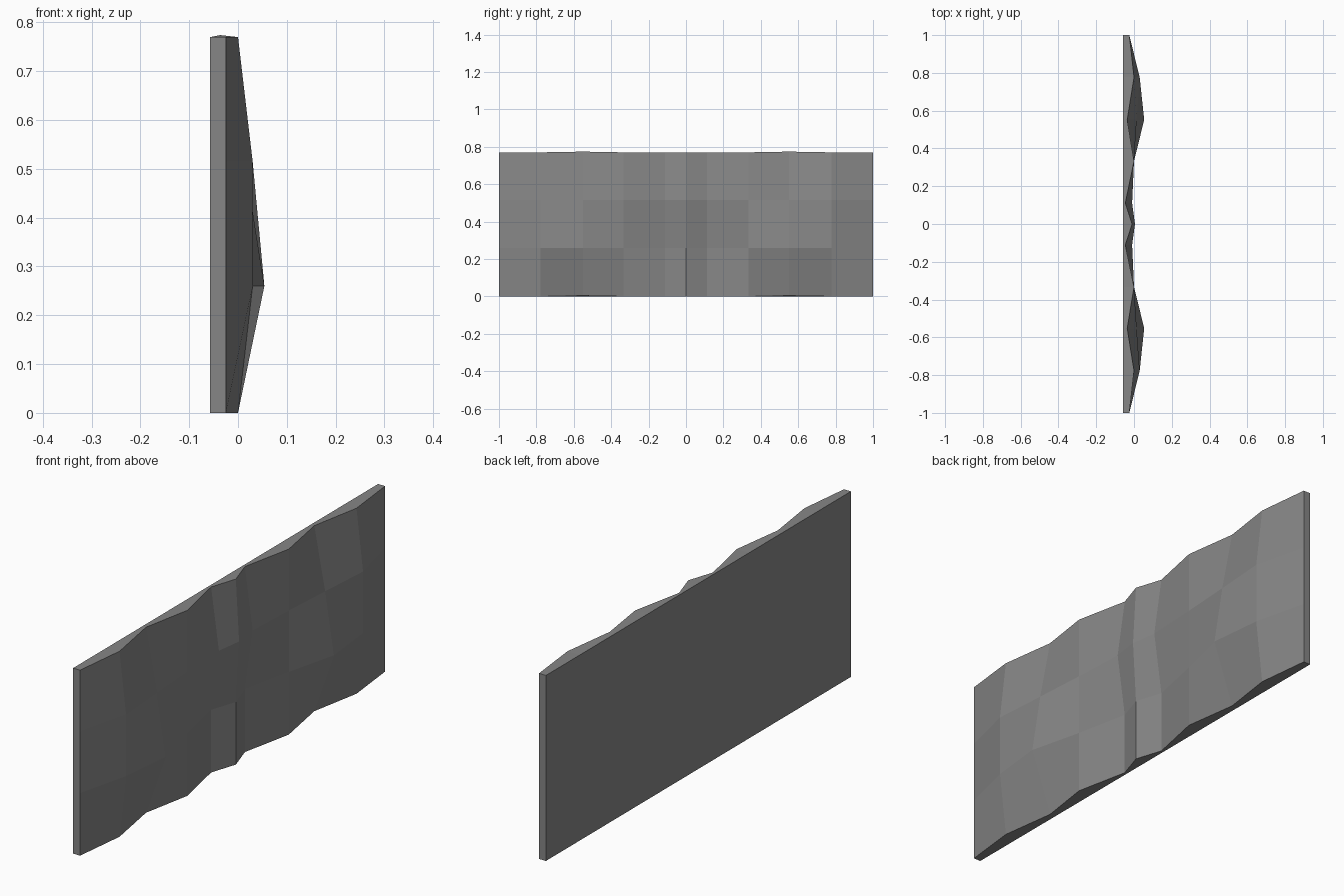
import bpy, bmesh

if "Cube" in bpy.data.objects:
    bpy.data.objects.remove(bpy.data.objects["Cube"])

BACK = -0.057
# column positions on one half, mirrored across y = 0
HALF_Y = [0.0, 0.111, 0.333, 0.552, 0.777, 1.0]
# relief rows from bottom to top: height, then depth at each half column
ROWS = [
    (0.0,   [-0.010, -0.046, 0.0, -0.036, 0.000, -0.025]),
    (0.26,  [-0.010, -0.046, 0.0,  0.054, 0.030, -0.025]),
    (0.515, [ 0.005, -0.010, 0.0,  0.014, 0.030, -0.025]),
    (0.77,  [-0.010, -0.046, 0.0, -0.036, 0.000, -0.025]),
]

stone = bpy.data.materials.new("grey stone")
stone.diffuse_color = (0.24, 0.24, 0.24, 1)
stone.use_nodes = True
stone.node_tree.nodes["Principled BSDF"].inputs["Base Color"].default_value = stone.diffuse_color

bm = bmesh.new()
cols = [(-1, i) for i in range(5, 0, -1)] + [(1, i) for i in range(6)]

# rough front surface
grid = []
for z, depth in ROWS:
    row = []
    for side, i in cols:
        lift = 0.004 if i == 3 and z in (0.0, 0.77) else 0.0
        row.append(bm.verts.new((depth[i], side * HALF_Y[i], z + lift)))
    grid.append(row)
for a, b in zip(grid, grid[1:]):
    for k in range(len(cols) - 1):
        bm.faces.new((a[k], a[k + 1], b[k + 1], b[k]))

# flat back, with rims joining it to the front
rim = [e for e in bm.edges if e.is_boundary]
back = {v: bm.verts.new((BACK, v.co.y, 0.0 if v.co.z < 0.1 else
                         0.77 if v.co.z > 0.7 else v.co.z))
        for v in {v for e in rim for v in e.verts}}
for e in rim:
    a, b = e.verts
    bm.faces.new((a, b, back[b], back[a]))
loop = grid[0] + [r[-1] for r in grid[1:-1]] + grid[-1][::-1] + [r[0] for r in grid[-2:0:-1]]
bm.faces.new([back[v] for v in loop])
bmesh.ops.recalc_face_normals(bm, faces=bm.faces)

mesh = bpy.data.meshes.new("wall_panel")
bm.to_mesh(mesh)
bm.free()
mesh.materials.append(stone)
bpy.context.collection.objects.link(bpy.data.objects.new("wall_panel", mesh))
